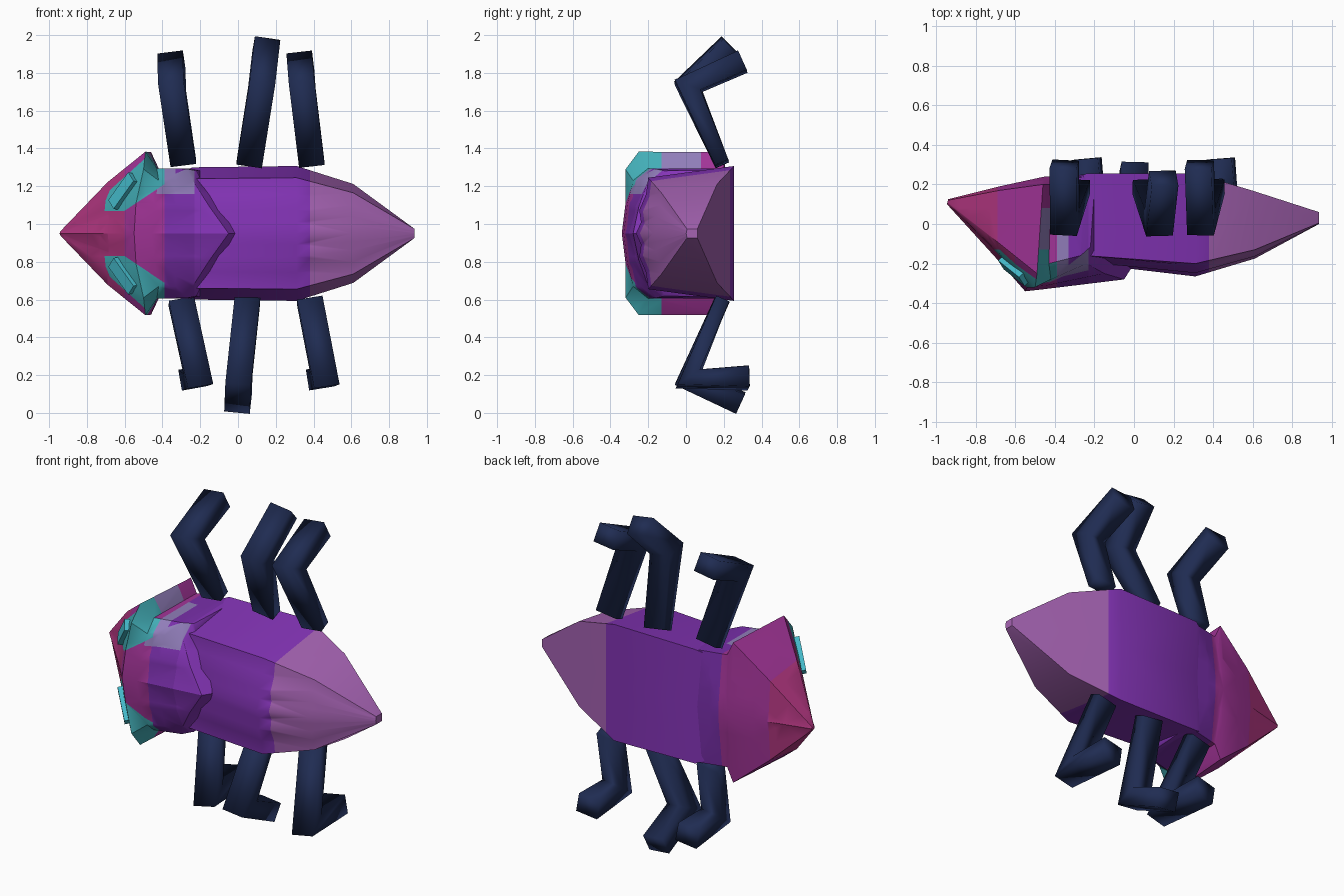
import bpy, bmesh, math
from mathutils import Vector
from mathutils.bvhtree import BVHTree

cube = bpy.data.objects.get("Cube")
if cube:
    bpy.data.objects.remove(cube, do_unlink=True)

MID = 0.95  # height of the mirror plane


def material(name, color):
    m = bpy.data.materials.new(name)
    m.use_nodes = True
    rgba = (*color, 1)
    m.diffuse_color = rgba
    node = next(n for n in m.node_tree.nodes if n.type == 'BSDF_PRINCIPLED')
    node.inputs["Base Color"].default_value = rgba
    node.inputs["Roughness"].default_value = 0.8
    return m


magenta = material("magenta", (.43, .036, .21))
plum = material("plum", (.36, .034, .31))
deep_violet = material("deep violet", (.19, .028, .4))
violet = material("violet", (.23, .034, .47))
mauve = material("mauve", (.38, .125, .45))
teal = material("teal", (.055, .42, .47))
bright_teal = material("bright teal", (.06, .5, .6))
lilac = material("lilac", (.28, .205, .485))
navy = material("navy", (.014, .025, .085))


def finish(bm, name, mats, smooth=30):
    mesh = bpy.data.meshes.new(name)
    bm.to_mesh(mesh)
    bm.free()
    for m in mats:
        mesh.materials.append(m)
    ob = bpy.data.objects.new(name, mesh)
    bpy.context.collection.objects.link(ob)
    if smooth:
        bpy.ops.object.select_all(action='DESELECT')
        ob.select_set(True)
        bpy.context.view_layer.objects.active = ob
        bpy.ops.object.shade_smooth_by_angle(angle=math.radians(smooth))
    return ob


def mirrored(half):
    """Close a half ring (front centre to back centre) across the mirror plane."""
    other = [(x, y, -z) for x, y, z in half[-2:0:-1]]
    return [Vector((x, y, z + MID)) for x, y, z in list(half) + other]


def loft(rings):
    bm = bmesh.new()
    loops = [[bm.verts.new(p) for p in ring] for ring in rings]
    n = len(loops[0])
    for a, b in zip(loops, loops[1:]):
        for i in range(n):
            j = (i + 1) % n
            bm.faces.new((a[i], a[j], b[j], b[i]))
    bm.faces.new(loops[0])
    bm.faces.new(loops[-1][::-1])
    bmesh.ops.recalc_face_normals(bm, faces=bm.faces)
    return bm


def cut(bm, co, axis):
    bmesh.ops.bisect_plane(bm, geom=bm.verts[:] + bm.edges[:] + bm.faces[:],
                           plane_co=co, plane_no=axis)


# Abdomen: softly fluted wing cases tapering to the tail
FLUTES = ((0, 0), (.2, .014), (.42, -.01), (.7, .008), (1, 0))


def abdomen_ring(x, w_front, w_back, y_corner, y_mid, y_back):
    half = [(x, y_mid + (y_corner - y_mid) * t + bump * w_front / .3, w_front * t)
            for t, bump in FLUTES]
    return mirrored(half + [(x, y_back, w_back), (x, y_back, 0)])


bm = loft([abdomen_ring(*p) for p in (
    (-.36, .25, .3, -.12, -.18, .2),
    (-.24, .29, .35, -.16, -.2, .255),
    (.31, .295, .357, -.2, -.265, .255),
    (.61, .215, .262, -.13, -.175, .165),
    (.935, .024, .024, .005, 0, .06))])
bmesh.ops.triangulate(bm, faces=bm.faces)
cut(bm, (.38, 0, 0), (1, 0, 0))
for f in bm.faces:
    f.material_index = int(f.calc_center_median().x > .38)
finish(bm, "abdomen", [violet, mauve], 50)

# Head and pointed thorax shield as one shell, from the snout backwards
shell_halves = [
    # snout tip
    ((-.945, .1, 0), (-.94, .1, .006), (-.94, .102, .01),
     (-.94, .108, .012), (-.94, .12, .01), (-.94, .125, 0)),
    # cheeks
    ((-.69, -.18, 0), (-.68, -.16, .1), (-.68, -.15, .19),
     (-.69, -.09, .272), (-.68, .17, .25), (-.68, .19, 0)),
    # flared rim
    ((-.55, -.34, 0), (-.54, -.32, .16), (-.5, -.32, .34),
     (-.49, -.25, .433), (-.46, .2, .43), (-.45, .24, 0)),
    # neck
    ((-.46, -.33, 0), (-.44, -.31, .16), (-.42, -.28, .28),
     (-.43, -.2, .345), (-.42, .2, .345), (-.42, .24, 0)),
    # shield edge, pointed in the middle
    ((-.05, -.28, 0), (-.15, -.25, .14), (-.24, -.2, .28),
     (-.27, -.16, .342), (-.25, .24, .345), (-.25, .25, 0)),
]
# Undercut below the shield edge
shell_halves.append([(x + .05, y * .72, z * .97) for x, y, z in shell_halves[-1]])
bm = loft([mirrored(h) for h in shell_halves])
bmesh.ops.triangulate(bm, faces=bm.faces)
skin = BVHTree.FromBMesh(bm)


# Colour patch borders: slanted lines beside each eye, then straight bands
def inner_border(x):
    return max(.12, .12 + .67 * (x + .6))


def outer_border(x):
    return .3 + .9 * (x + .6)


for x in (-.73, -.69, -.6, -.39, -.33, -.23):
    cut(bm, (x, 0, 0), (1, 0, 0))
for y in (-.13, .08):
    cut(bm, (0, y, 0), (0, 1, 0))
cut(bm, (0, 0, MID + .21), (0, 0, 1))
for s in (1, -1):
    cut(bm, (0, 0, MID + s * .12), (0, 0, 1))
    cut(bm, (-.6, 0, MID + s * .12), (-.67, 0, s))
    cut(bm, (-.6, 0, MID + s * .3), (-.9, 0, s))


def shell_color(f):
    c, n = f.calc_center_median(), f.normal
    z = c.z - MID
    rim_back = n.x > .3 and c.x < -.39
    if c.y < -.13 and -.73 < c.x < -.39 and abs(z) > inner_border(c.x):
        if rim_back or (n.y < -.35 and abs(z) < outer_border(c.x)):
            return 4
    if z > .21 and c.y < .08:
        limit = -.33 if n.z > .75 else -.23
        if rim_back or -.39 < c.x < limit:
            return 5
    if c.x < -.6 if n.y < -.35 else c.x < -.69:
        return 0
    if c.x < -.39:
        return 1
    return 2 if c.x < -.23 else 3


bm.normal_update()
for f in bm.faces:
    f.material_index = shell_color(f)
finish(bm, "head_and_shield", [magenta, plum, deep_violet, violet, teal, lilac], 30)

# Eyes: slim slabs lying on the cheeks
for side, name in ((1, "upper_eye"), (-1, "lower_eye")):
    spot, normal, _, _ = skin.find_nearest(Vector((-.61, -.24, MID + side * .225)))
    if normal.y > 0:
        normal = -normal
    along = Vector((.1, -.1, side * .16))
    along = (along - normal * along.dot(normal)).normalized()
    across = normal.cross(along)
    bm = bmesh.new()
    bmesh.ops.create_cube(bm, size=1)
    for v in bm.verts:
        p = v.co.copy()
        v.co = spot + along * p.x * .2 + across * p.y * .07 + normal * p.z * .05
    bmesh.ops.recalc_face_normals(bm, faces=bm.faces)
    finish(bm, name, [bright_teal], 0)


# Legs: softly shaded bent bars with a mitred knee
def leg(name, hip, knee, foot):
    hip, knee, foot = Vector(hip), Vector(knee), Vector(foot)
    thigh, shin = (knee - hip).normalized(), (foot - knee).normalized()
    side = thigh.cross(shin).normalized()
    rings = []
    for p, tangent, depth in ((hip, thigh, .038), (knee, thigh + shin, .072), (foot, shin, .056)):
        up = side.cross(tangent).normalized() * depth
        wide = side * .068
        rings.append([p + wide + up, p - wide + up, p - wide - up, p + wide - up])
    finish(loft(rings), name, [navy], 180)


leg("upper_front_leg", (-.29, .19, 1.325), (-.35, .01, 1.73), (-.352, .3, 1.86))
leg("upper_middle_leg", (.06, .19, 1.32), (.125, .01, 1.73), (.15, .23, 1.945))
leg("upper_rear_leg", (.39, .19, 1.32), (.34, .01, 1.73), (.33, .3, 1.86))
leg("lower_front_leg", (-.3, .19, .59), (-.21, .01, .18), (-.24, .33, .185))
leg("lower_middle_leg", (.05, .19, .6), (.005, .01, .18), (0, .29, .052))
leg("lower_rear_leg", (.38, .19, .595), (.46, .01, .18), (.435, .33, .185))
